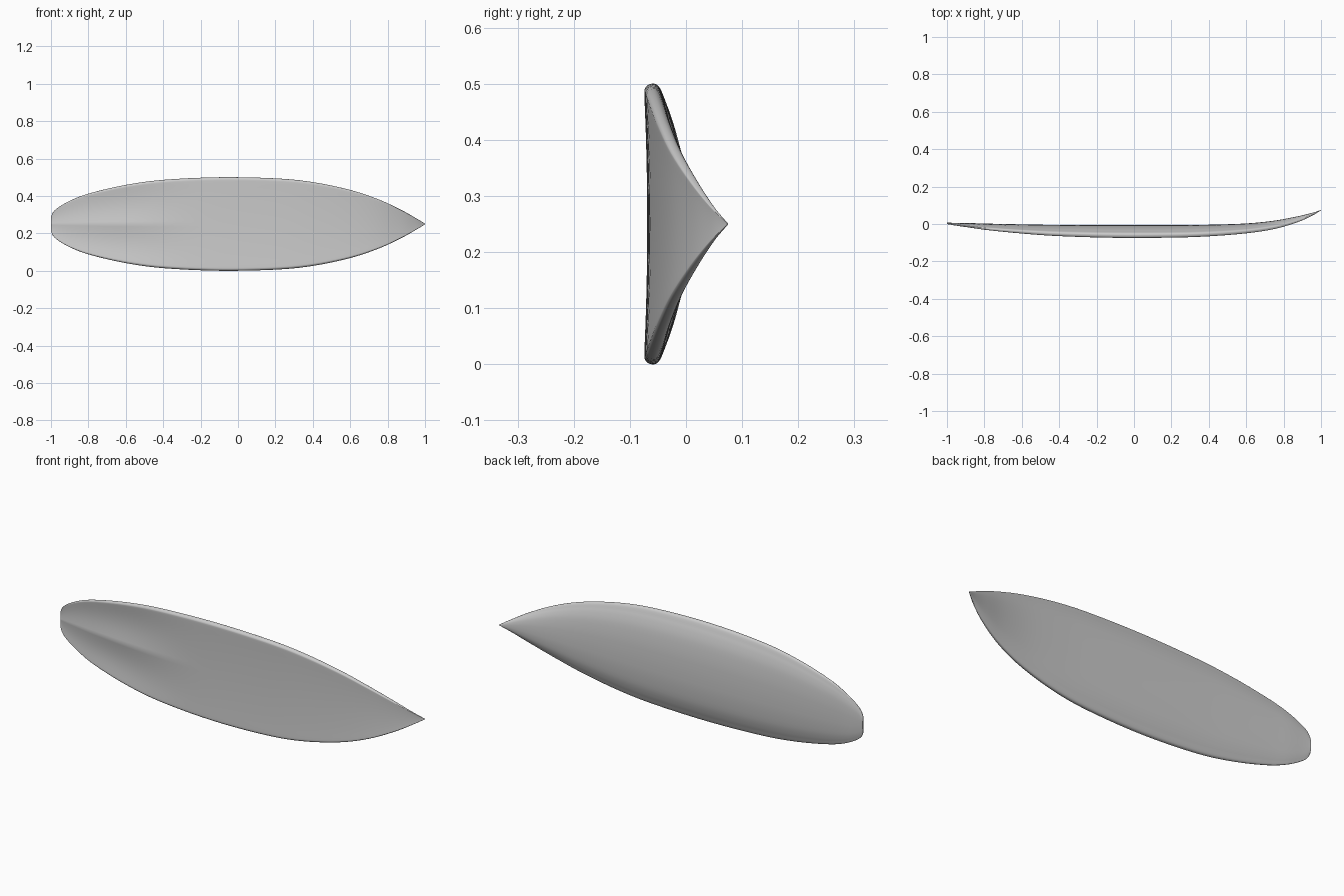
import bpy, bmesh, math
from mathutils import Vector

if "Cube" in bpy.data.objects:
    bpy.data.objects.remove(bpy.data.objects["Cube"])


def smooth_rows(rows, steps):
    """Catmull-Rom curve through the rows."""
    pts = [Vector(r) for r in rows]
    pts = [pts[0] * 2 - pts[1]] + pts + [pts[-1] * 2 - pts[-2]]
    out = []
    for a, b, c, d in zip(pts, pts[1:], pts[2:], pts[3:]):
        for i in range(steps):
            t = i / steps
            out.append((b * 2 + (c - a) * t + (a * 2 - b * 5 + c * 4 - d) * t ** 2
                        + (b * 3 - a - c * 3 + d) * t ** 3) / 2)
    return out + [pts[-2]]


# Stations along the length: x, half width, underside y, deck y
stations = smooth_rows([
    (-1, .04, 0, .008), (-.985, .068, -.003, .007), (-.95, .096, -.009, .006),
    (-.88, .133, -.019, .005), (-.78, .168, -.033, .002), (-.6, .209, -.051, -.002),
    (-.4, .236, -.065, -.005), (-.1, .25, -.074, -.006), (.2, .244, -.073, -.006),
    (.4, .224, -.066, -.004), (.6, .182, -.05, .003), (.75, .132, -.027, .018),
    (.87, .077, .008, .04), (.95, .032, .043, .059), (1, .002, .073, .075)], 5)

# Half cross-section: fraction of half width, fraction of thickness
half = smooth_rows([
    (0, 1), (.3, .97), (.6, .85), (.78, .68), (.88, .54), (.95, .44), (.985, .36),
    (1, .25), (.99, .1), (.965, .02), (.92, 0), (.7, 0), (.45, 0), (.2, 0), (0, 0)], 3)
loop = [(p.x, p.y, i) for i, p in enumerate(half)]
loop += [(-u, t, i) for u, t, i in reversed(loop[1:-1])]
keel = len(half) - 1
underside = keel * 2 // 3


def section_point(x, width, low, high, u, t, i):
    # Hollow underside, splitting into twin channels towards the tail
    if i > underside:
        a = min(abs(u) / .95, 1)
        tail = min(max((-.15 - x) / .55, 0), 1)
        tail = tail * tail * (3 - 2 * tail)
        t += .08 * (1 - a * a) * (1 - tail) + .2 * math.sin(math.pi * a) * tail
    return (x, low + (high - low) * t, .25 + width * u)


# Board skin lofted through the sections
bm = bmesh.new()
rings = [[bm.verts.new(section_point(*s, *p)) for p in loop] for s in stations]
n = len(loop)
for r, s in zip(rings, rings[1:]):
    for k in range(n):
        bm.faces.new((r[k], r[(k + 1) % n], s[(k + 1) % n], s[k]))
bm.faces.new(rings[0])
bm.faces.new(rings[-1])
bmesh.ops.recalc_face_normals(bm, faces=bm.faces)
mesh = bpy.data.meshes.new("surfboard")
bm.to_mesh(mesh)
bm.free()
board = bpy.data.objects.new("surfboard", mesh)
bpy.context.collection.objects.link(board)

# Plain grey finish
grey = bpy.data.materials.new("light grey")
grey.use_nodes = True
grey.diffuse_color = (.6, .6, .6, 1)
grey.node_tree.nodes["Principled BSDF"].inputs["Base Color"].default_value = (.6, .6, .6, 1)
mesh.materials.append(grey)

bpy.context.view_layer.objects.active = board
board.select_set(True)
bpy.ops.object.shade_smooth_by_angle(angle=math.radians(40))
